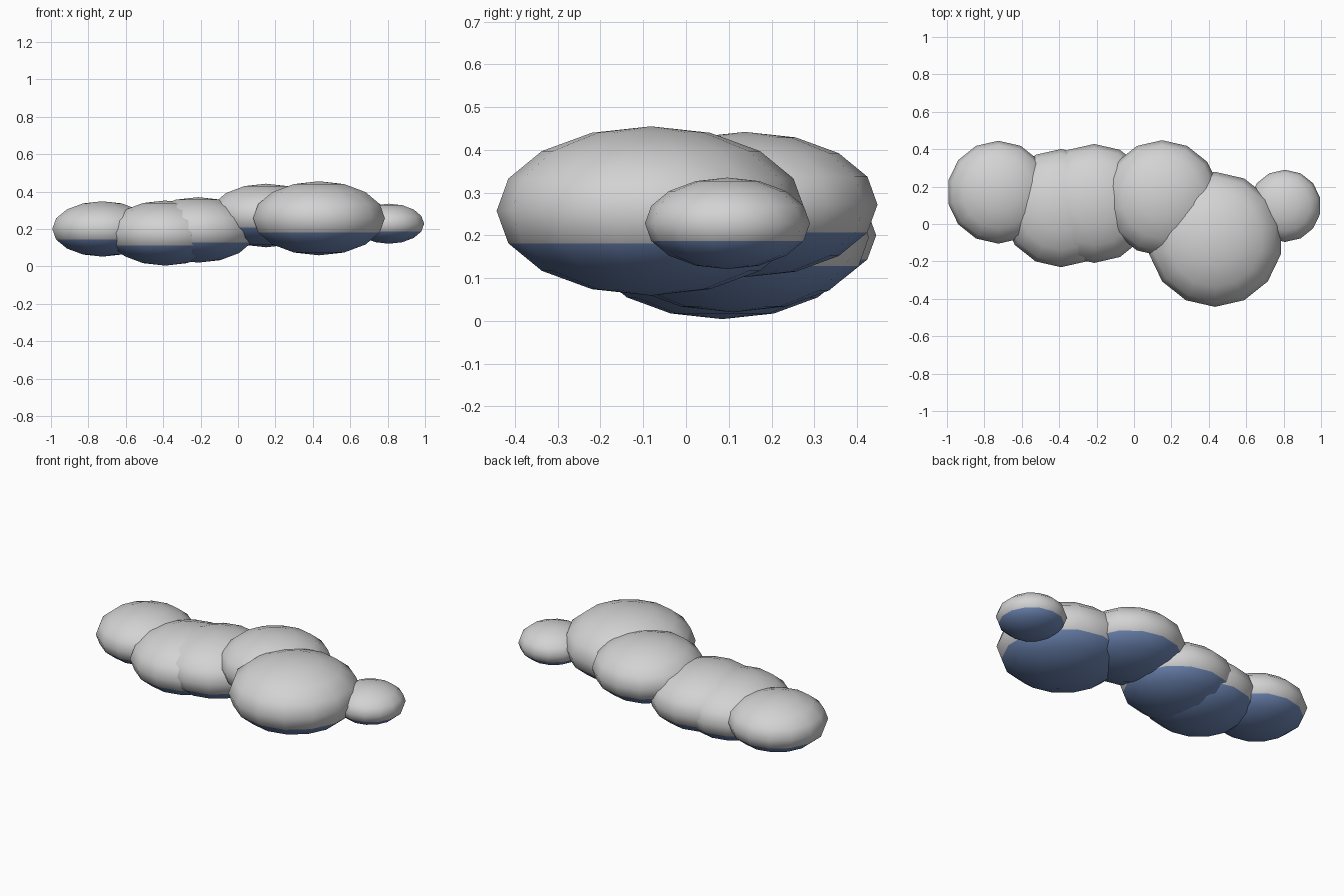
import bpy

cube = bpy.data.objects.get("Cube")
if cube:
    bpy.data.objects.remove(cube, do_unlink=True)


def make_material(name, rgb):
    mat = bpy.data.materials.new(name)
    mat.use_nodes = True
    mat.diffuse_color = (*rgb, 1)
    mat.node_tree.nodes["Principled BSDF"].inputs["Base Color"].default_value = (*rgb, 1)
    return mat


cloud_grey = make_material("cloud_grey", (0.65, 0.65, 0.65))
shadow_blue = make_material("underside_blue", (0.16, 0.25, 0.48))


def puff(name, center, radius, half_height):
    """Flattened low-poly sphere whose lower rings are blue."""
    bpy.ops.mesh.primitive_uv_sphere_add(segments=14, ring_count=8, radius=1, location=center)
    obj = bpy.context.object
    obj.name = name
    mesh = obj.data
    mesh.materials.append(cloud_grey)
    mesh.materials.append(shadow_blue)
    # Every ring below the first one under the equator is blue
    for face in mesh.polygons:
        face.material_index = 1 if face.center.z < -0.4 else 0
    obj.scale = (radius, radius, half_height)
    bpy.ops.object.transform_apply(location=False, rotation=False, scale=True)
    bpy.ops.object.shade_smooth()
    return obj


# Overlapping puffs from the right end of the cloud to its left end
puff("right_end_puff", (-0.725, 0.17, 0.20), 0.275, 0.148)
puff("right_front_puff", (-0.39, 0.085, 0.178), 0.316, 0.174)
puff("right_middle_puff", (-0.213, 0.11, 0.195), 0.318, 0.175)
puff("back_puff", (0.15, 0.138, 0.272), 0.31, 0.17)
puff("large_front_puff", (0.433, -0.082, 0.257), 0.361, 0.198)
puff("left_end_puff", (0.807, 0.097, 0.228), 0.193, 0.107)
